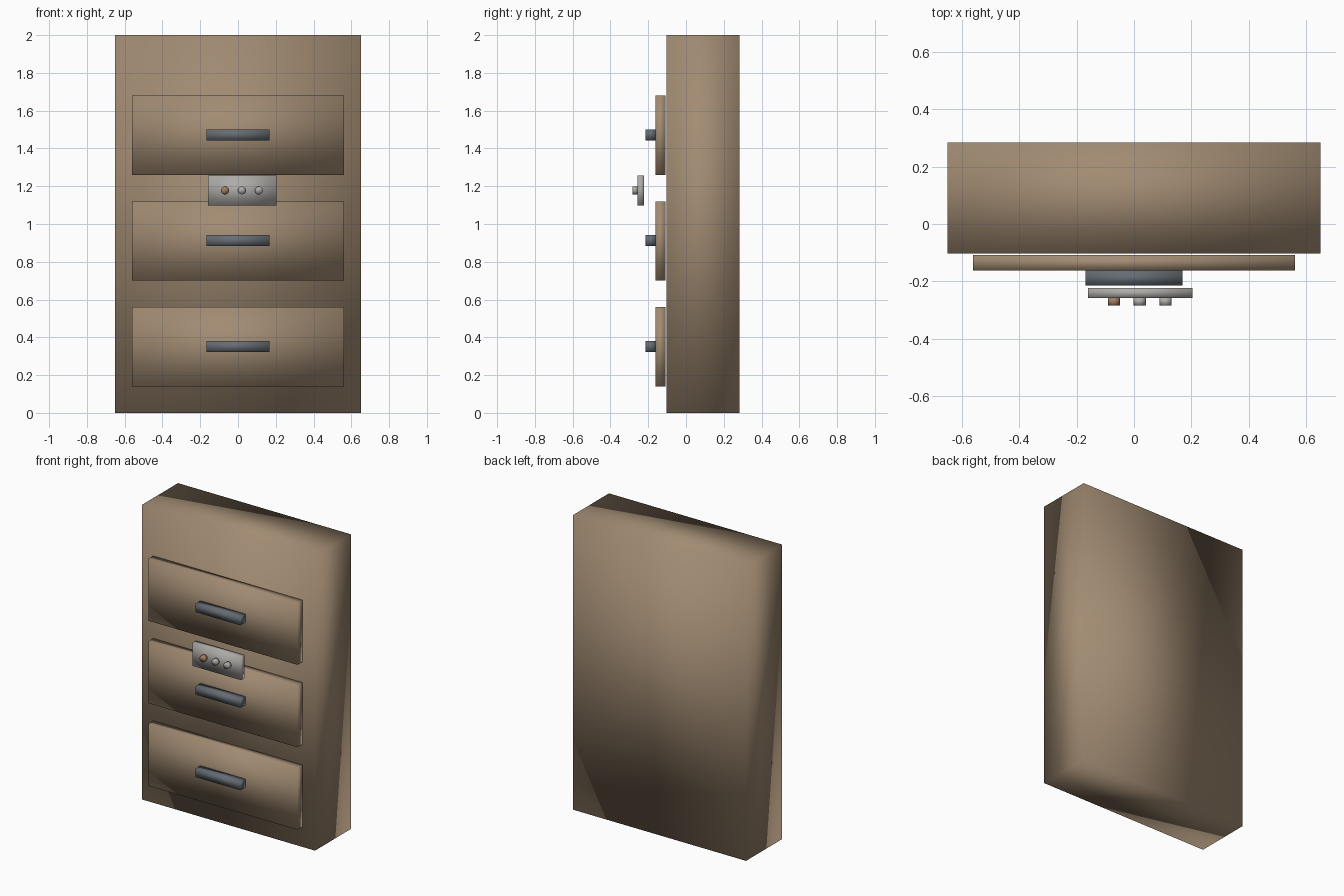
import bpy
import bmesh
from math import pi
from mathutils import Matrix

cube = bpy.data.objects.get("Cube")
if cube:
    bpy.data.objects.remove(cube, do_unlink=True)


def material(name, rgb):
    mat = bpy.data.materials.new(name)
    mat.use_nodes = True
    colour = (*rgb, 1)
    mat.diffuse_color = colour
    mat.node_tree.nodes["Principled BSDF"].inputs["Base Color"].default_value = colour
    return mat


wood = material("tan_brown", (0.36, 0.26, 0.17))
iron = material("dark_grey", (0.13, 0.15, 0.17))
steel = material("light_grey", (0.42, 0.41, 0.39))
copper = material("copper", (0.36, 0.21, 0.12))


def add_object(name, bm, mat):
    # The whole piece is softly shaded, corners included
    for face in bm.faces:
        face.smooth = True
    mesh = bpy.data.meshes.new(name)
    bm.to_mesh(mesh)
    bm.free()
    mesh.materials.append(mat)
    obj = bpy.data.objects.new(name, mesh)
    bpy.context.collection.objects.link(obj)
    return obj


def box(name, low, high, mat):
    centre = [(a + b) / 2 for a, b in zip(low, high)]
    size = [b - a for a, b in zip(low, high)]
    bm = bmesh.new()
    bmesh.ops.create_cube(bm, size=1, matrix=Matrix.Translation(centre) @ Matrix.Diagonal((*size, 1)))
    return add_object(name, bm, mat)


def knob(name, x, z, front, back, radius, mat):
    bm = bmesh.new()
    place = Matrix.Translation((x, (front + back) / 2, z)) @ Matrix.Rotation(pi / 2, 4, "X")
    bmesh.ops.create_cone(bm, cap_ends=True, segments=24, radius1=radius, radius2=radius,
                          depth=back - front, matrix=place)
    return add_object(name, bm, mat)


# Cabinet body
box("cabinet_body", (-0.65, -0.102, 0), (0.65, 0.284, 2), wood)

# Three drawer fronts, each with a bar handle
for i, level in enumerate(("bottom", "middle", "top")):
    z = 0.35 + 0.56 * i
    box(level + "_drawer", (-0.56, -0.162, z - 0.21), (0.56, -0.108, z + 0.21), wood)
    box(level + "_handle", (-0.168, -0.214, z - 0.027), (0.168, -0.162, z + 0.031), iron)

# Lock plate standing proud of the drawers, with a row of three knobs
box("lock_plate", (-0.16, -0.258, 1.097), (0.203, -0.222, 1.256), steel)
for side, x, mat in (("right", -0.07, copper), ("middle", 0.02, steel), ("left", 0.11, steel)):
    knob(side + "_knob", x, 1.178, -0.284, -0.256, 0.021, mat)
